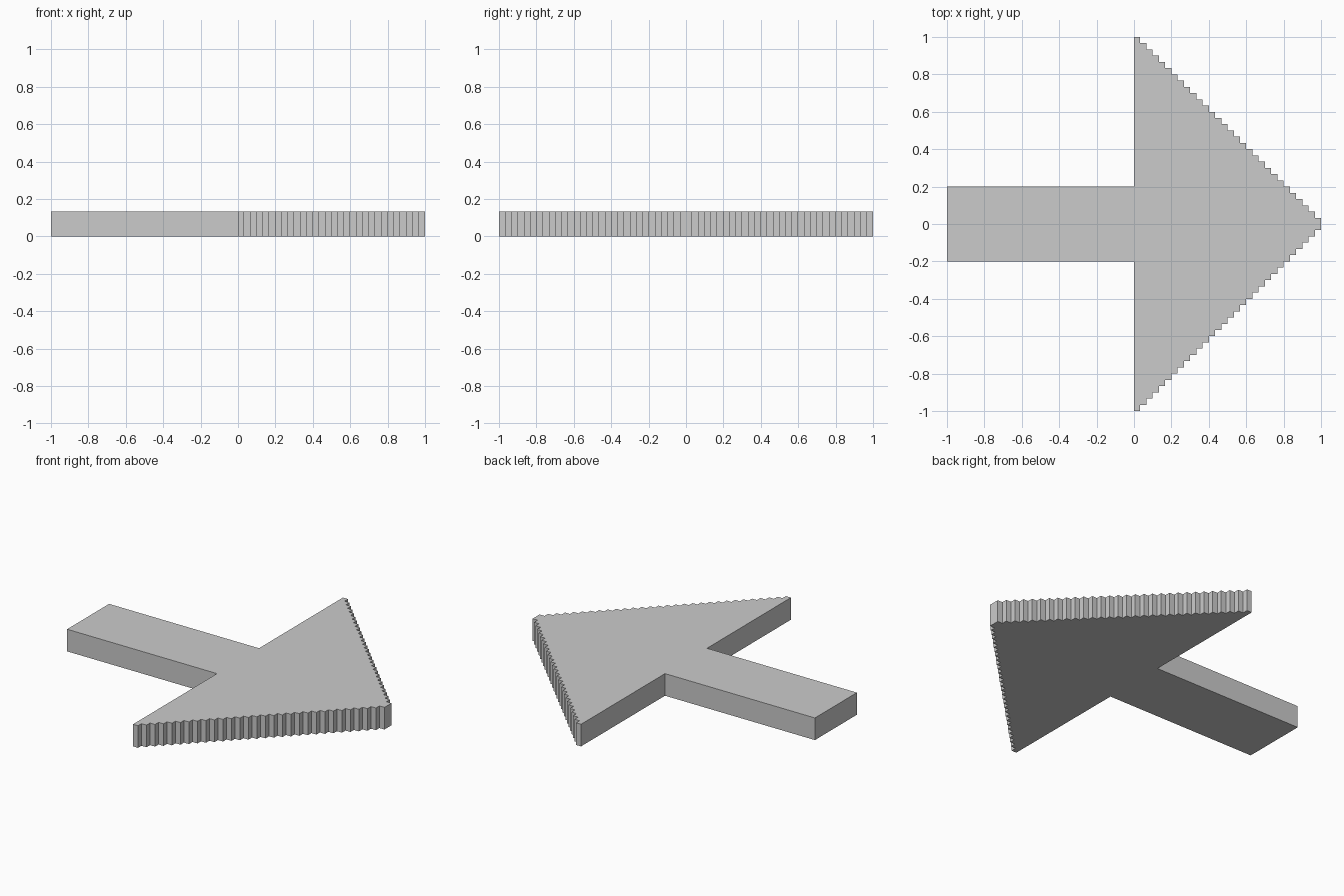
import bpy, bmesh

if "Cube" in bpy.data.objects:
    bpy.data.objects.remove(bpy.data.objects["Cube"])

STEPS = 30            # stair steps along each slanted edge
U = 1 / STEPS         # size of one step
HEIGHT = 4 * U

# Upper half of the outline: shaft, then the stepped head down to the tip
half = [(-1, 0.2), (0, 0.2)]
for i in range(STEPS):
    y = 1 - i * U
    half += [(i * U, y), ((i + 1) * U, y)]

# Mirror across the x axis to close the outline
outline = half + [(x, -y) for x, y in reversed(half)]

# Extrude the flat outline into a slab
bm = bmesh.new()
face = bm.faces.new([bm.verts.new((x, y, 0)) for x, y in outline])
top = bmesh.ops.extrude_face_region(bm, geom=[face], use_keep_orig=True)
bmesh.ops.translate(bm, vec=(0, 0, HEIGHT),
                    verts=[g for g in top["geom"] if isinstance(g, bmesh.types.BMVert)])
bmesh.ops.recalc_face_normals(bm, faces=bm.faces)

mesh = bpy.data.meshes.new("stepped_arrow")
bm.to_mesh(mesh)
bm.free()
bpy.context.collection.objects.link(bpy.data.objects.new("stepped_arrow", mesh))
